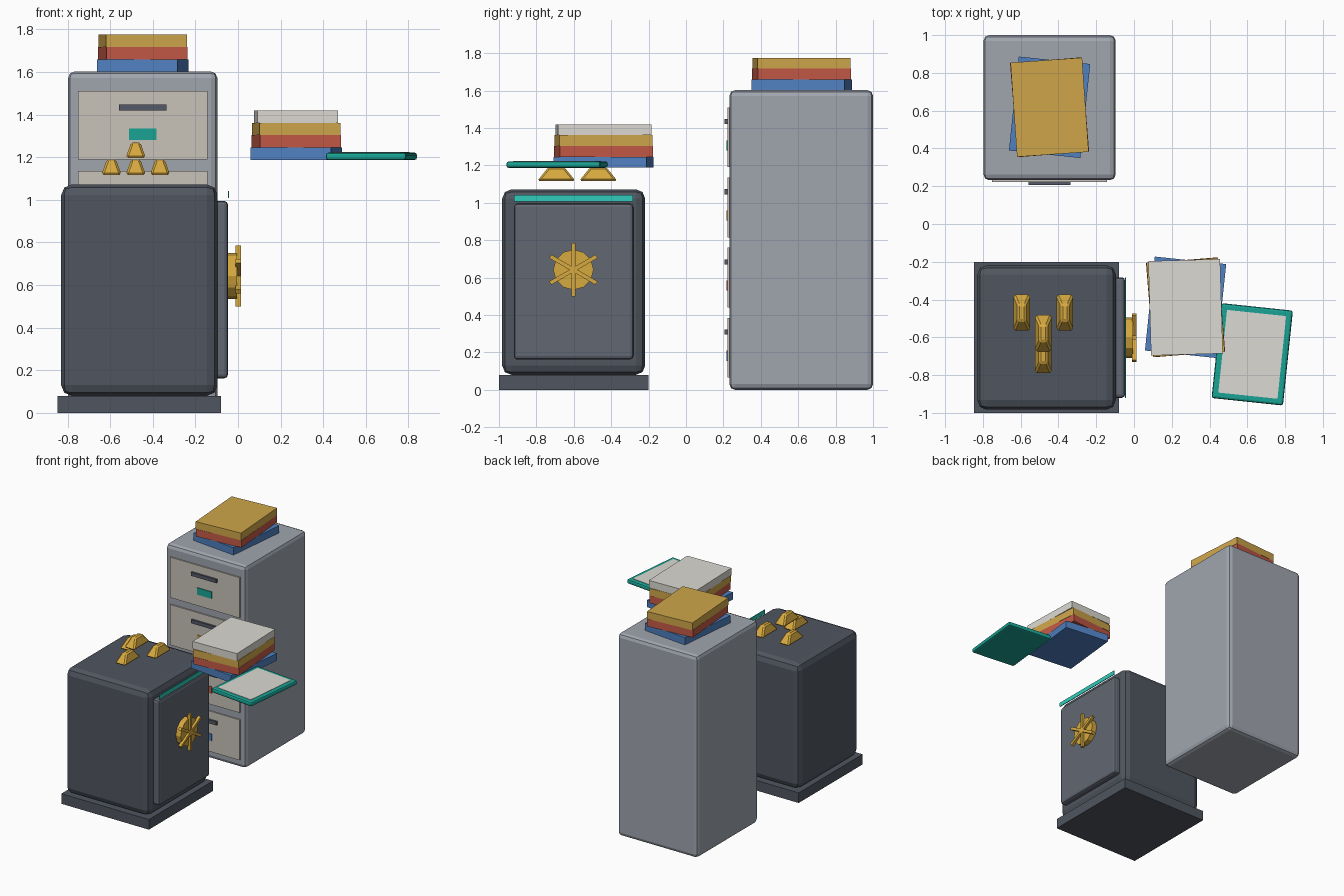
import bpy, bmesh
from math import radians
from mathutils import Matrix, Vector

if "Cube" in bpy.data.objects:
    bpy.data.objects.remove(bpy.data.objects["Cube"])

COL = {
    "steel": (0.35, 0.38, 0.43), "drawer": (0.58, 0.54, 0.48), "handle": (0.09, 0.10, 0.14),
    "body": (0.08, 0.093, 0.117), "door": (0.12, 0.135, 0.17), "gold": (0.68, 0.40, 0.05),
    "teal": (0.01, 0.37, 0.30), "glow": (0.03, 0.60, 0.50), "blue": (0.08, 0.22, 0.54),
    "red": (0.54, 0.10, 0.06), "yellow": (0.62, 0.38, 0.07), "paper": (0.72, 0.70, 0.65),
}
MATS = {}
for key, c in COL.items():
    MATS[key] = bpy.data.materials.new(key)
    MATS[key].diffuse_color = (*c, 1)


def finish(name, bm, mat, bevel=0, seg=2):
    if bevel:
        bmesh.ops.bevel(bm, geom=bm.edges[:], offset=bevel, segments=seg,
                        profile=0.5, affect='EDGES')
    bmesh.ops.recalc_face_normals(bm, faces=bm.faces[:])
    me = bpy.data.meshes.new(name)
    bm.to_mesh(me)
    bm.free()
    me.materials.append(MATS[mat])
    ob = bpy.data.objects.new(name, me)
    bpy.context.collection.objects.link(ob)
    return ob


def box(name, lo, hi, mat, bevel=0, seg=2):
    """Axis-aligned box between two corners, origin at its centre."""
    lo, hi = Vector(lo), Vector(hi)
    bm = bmesh.new()
    bmesh.ops.create_cube(bm, size=1, matrix=Matrix.Diagonal((*(hi - lo), 1)))
    ob = finish(name, bm, mat, bevel, seg)
    ob.location = (lo + hi) / 2
    return ob


def slab(name, centre, size, angle, mat, bevel=0):
    """Flat box turned about z."""
    c, h = Vector(centre), Vector(size) / 2
    ob = box(name, c - h, c + h, mat, bevel)
    ob.rotation_euler.z = radians(angle)
    return ob


def folder_stack(name, x, y, z, layers):
    t = 0.0577
    for i, (mat, angle) in enumerate(layers):
        slab(f"{name}_{i + 1}", (x, y, z + t * (i + 0.5)), (0.38, 0.50, t), angle, mat)


def ingot(name, x, y, z):
    """Tapered bar with softened edges."""
    bm = bmesh.new()
    bmesh.ops.create_cube(bm, size=1, matrix=Matrix.Diagonal((0.094, 0.204, 0.073, 1)))
    for v in bm.verts:
        if v.co.z > 0:
            v.co.x *= 0.45
            v.co.y *= 0.42
    finish(name, bm, "gold", 0.01, 1).location = (x, y, z + 0.0365)


# Filing cabinet
box("cabinet_body", (-0.797, 0.232, 0), (-0.097, 1.0, 1.602), "steel", 0.03)
for i, tag in enumerate(("teal", "yellow", "red", "blue")):
    z = 1.35 - 0.375 * i
    box(f"drawer_{i + 1}", (-0.752, 0.222, z - 0.16), (-0.142, 0.26, z + 0.16), "drawer")
    box(f"drawer_handle_{i + 1}", (-0.558, 0.207, z + 0.07), (-0.336, 0.235, z + 0.098), "handle")
    box(f"drawer_label_{i + 1}", (-0.511, 0.216, z - 0.07), (-0.383, 0.235, z - 0.016), tag)

# Folder stacks
layers = [("blue", -6), ("red", 4.6), ("yellow", 4), ("paper", 1.7)]
folder_stack("cabinet_folder", -0.447, 0.618, 1.602, layers[:3])
folder_stack("floating_folder", 0.273, -0.441, 1.188, layers)

# Tray with paper sheet
slab("tray", (0.626, -0.69, 1.204), (0.38, 0.505, 0.035), -6, "teal", 0.012)
slab("tray_sheet", (0.626, -0.69, 1.219), (0.315, 0.44, 0.01), -6, "paper")

# Safe
box("safe_plinth", (-0.846, -1.0, 0), (-0.08, -0.2, 0.08), "body")
box("safe_body", (-0.83, -0.983, 0.08), (-0.096, -0.218, 1.072), "body", 0.05)
box("safe_door", (-0.14, -0.92, 0.162), (-0.047, -0.282, 0.995), "door", 0.018)
box("safe_light_strip", (-0.048, -0.92, 1.008), (-0.042, -0.284, 1.041), "glow")

# Door wheel: hub and three crossing bars
wheel = Vector((-0.03, -0.602, 0.642))
bm = bmesh.new()
bmesh.ops.create_cone(bm, cap_ends=True, segments=12, radius1=0.108, radius2=0.108, depth=0.05,
                      matrix=Matrix.Rotation(radians(90), 4, 'Y'))
finish("wheel_hub", bm, "gold").location = wheel
for i in range(3):
    c = wheel + Vector((0.031, 0, 0))
    h = Vector((0.012, 0.011, 0.143))
    box(f"wheel_bar_{i + 1}", c - h, c + h, "gold").rotation_euler.x = radians(60 * i)

# Gold ingots
for i, (x, y, z) in enumerate([(-0.594, -0.469, 1.117), (-0.366, -0.469, 1.117),
                               (-0.48, -0.693, 1.117), (-0.48, -0.578, 1.197)]):
    ingot(f"ingot_{i + 1}", x, y, z)

for m in bpy.data.materials:
    if m.users and not m.is_grease_pencil:
        m.use_nodes = True
        m.node_tree.nodes["Principled BSDF"].inputs["Base Color"].default_value = m.diffuse_color
